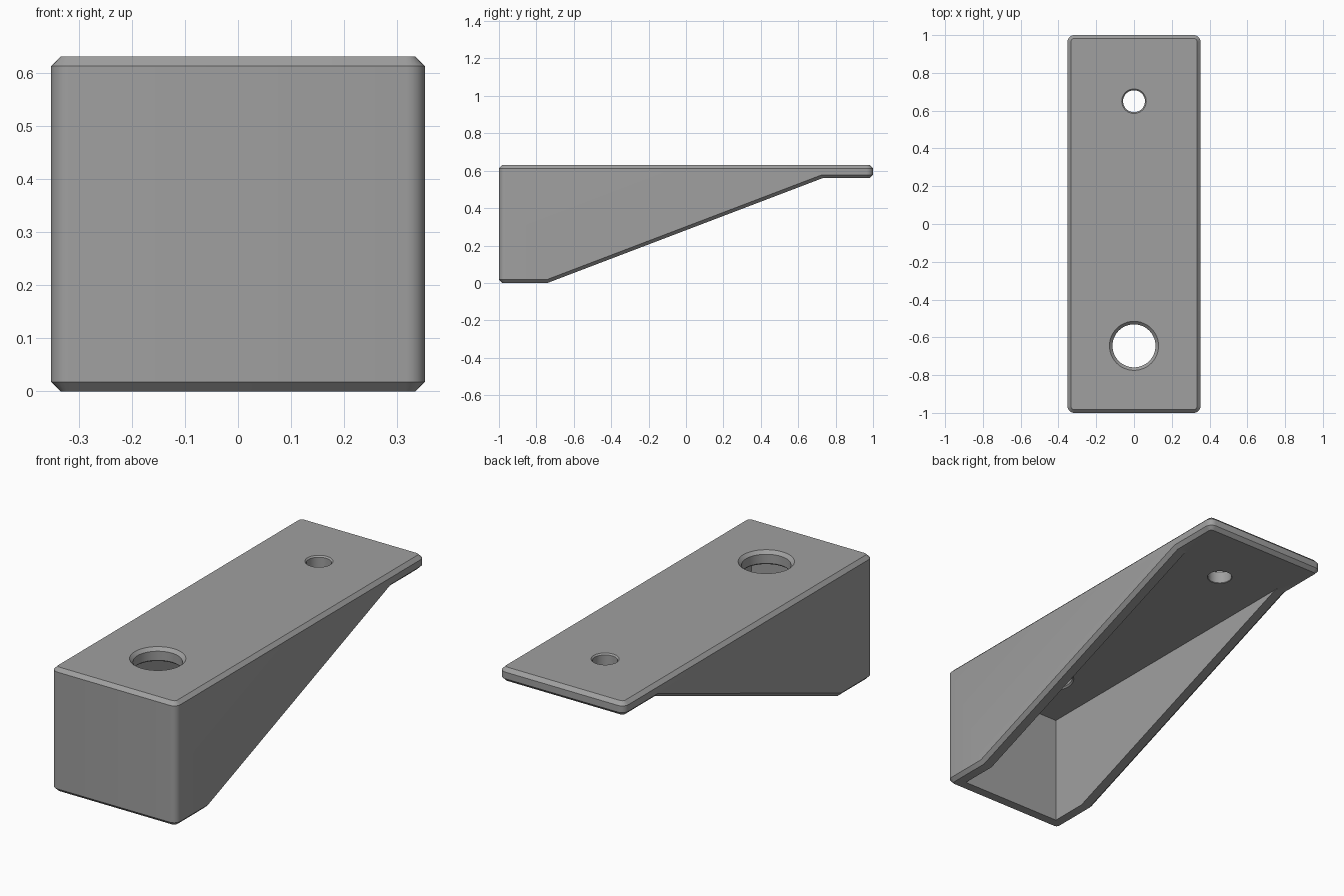
import bpy, bmesh, math
from mathutils import Matrix

if "Cube" in bpy.data.objects:
    bpy.data.objects.remove(bpy.data.objects["Cube"])

HALF_W, HEIGHT, DECK_Z = 0.352, 0.63, 0.56
WALL, CHAMFER = 0.066, 0.018


def to_object(bm, name):
    bmesh.ops.recalc_face_normals(bm, faces=bm.faces)
    mesh = bpy.data.meshes.new(name)
    bm.to_mesh(mesh)
    bm.free()
    obj = bpy.data.objects.new(name, mesh)
    bpy.context.collection.objects.link(obj)
    return obj


def cut(target, cutter):
    """Subtract the cutter from the target, then discard it."""
    mod = target.modifiers.new("cut", 'BOOLEAN')
    mod.operation, mod.solver, mod.object = 'DIFFERENCE', 'EXACT', cutter
    bpy.context.view_layer.objects.active = target
    bpy.ops.object.modifier_apply(modifier=mod.name)
    bpy.data.objects.remove(cutter)


def hole_cutter(name, y, r, edge, n=48):
    """Lathed hole with a chamfer at both ends of the deck."""
    rings = [(r + edge, HEIGHT + 0.05), (r + edge, HEIGHT), (r, HEIGHT - edge),
             (r, DECK_Z + edge * 0.5), (r + edge * 0.5, DECK_Z),
             (r + edge * 0.5, DECK_Z - 0.03)]
    bm = bmesh.new()
    loops = [[bm.verts.new((rad * math.cos(2 * math.pi * i / n),
                            y + rad * math.sin(2 * math.pi * i / n), z))
              for i in range(n)] for rad, z in rings]
    for a, b in zip(loops, loops[1:]):
        for i in range(n):
            j = (i + 1) % n
            bm.faces.new((a[i], a[j], b[j], b[i]))
    bm.faces.new(loops[0])
    bm.faces.new(loops[-1])
    return to_object(bm, name)


# Bracket body: side profile extruded across the width
profile = [(-1, 0), (-0.74, 0), (0.73, DECK_Z), (1, DECK_Z), (1, HEIGHT), (-1, HEIGHT)]
bm = bmesh.new()
side = bm.faces.new([bm.verts.new((-HALF_W, y, z)) for y, z in profile])
extruded = bmesh.ops.extrude_face_region(bm, geom=[side])["geom"]
bmesh.ops.translate(bm, vec=(2 * HALF_W, 0, 0),
                    verts=[v for v in extruded if isinstance(v, bmesh.types.BMVert)])
bmesh.ops.recalc_face_normals(bm, faces=bm.faces)

# Rounded upright corners
upright = [e for e in bm.edges
           if abs(e.verts[0].co.z - e.verts[1].co.z) > 0.01
           and all(abs(v.co.y) > 0.99 for v in e.verts)]
bmesh.ops.bevel(bm, geom=upright, offset=0.035, segments=5, profile=0.5, affect='EDGES')

# Chamfered top and bottom rims
bm.normal_update()
rim = [e for e in bm.edges
       if sum(abs(f.normal.z) > 0.5 for f in e.link_faces) == 1]
bmesh.ops.bevel(bm, geom=rim, offset=CHAMFER, segments=1, affect='EDGES')
body = to_object(bm, "bracket_body")

# Open cavity under the deck
bm = bmesh.new()
y0, y1, z0, z1 = -1 + WALL, 0.75, -0.2, DECK_Z + 0.001
bmesh.ops.create_cube(bm, size=1, matrix=Matrix.Translation((0, (y0 + y1) / 2, (z0 + z1) / 2))
                      @ Matrix.Diagonal((2 * (HALF_W - WALL), y1 - y0, z1 - z0, 1)))
cut(body, to_object(bm, "cavity_cutter"))

# Large and small deck holes
cut(body, hole_cutter("large_hole_cutter", -0.645, 0.114, 0.016))
cut(body, hole_cutter("small_hole_cutter", 0.65, 0.058, 0.007))

# Single grey finish
grey = bpy.data.materials.new("grey")
grey.diffuse_color = (0.35, 0.35, 0.35, 1)
grey.use_nodes = True
grey.node_tree.nodes["Principled BSDF"].inputs["Base Color"].default_value = grey.diffuse_color
body.data.materials.clear()
body.data.materials.append(grey)
for poly in body.data.polygons:
    poly.material_index = 0

bpy.ops.object.select_all(action='DESELECT')
body.select_set(True)
bpy.context.view_layer.objects.active = body
bpy.ops.object.shade_smooth_by_angle(angle=math.radians(30))
